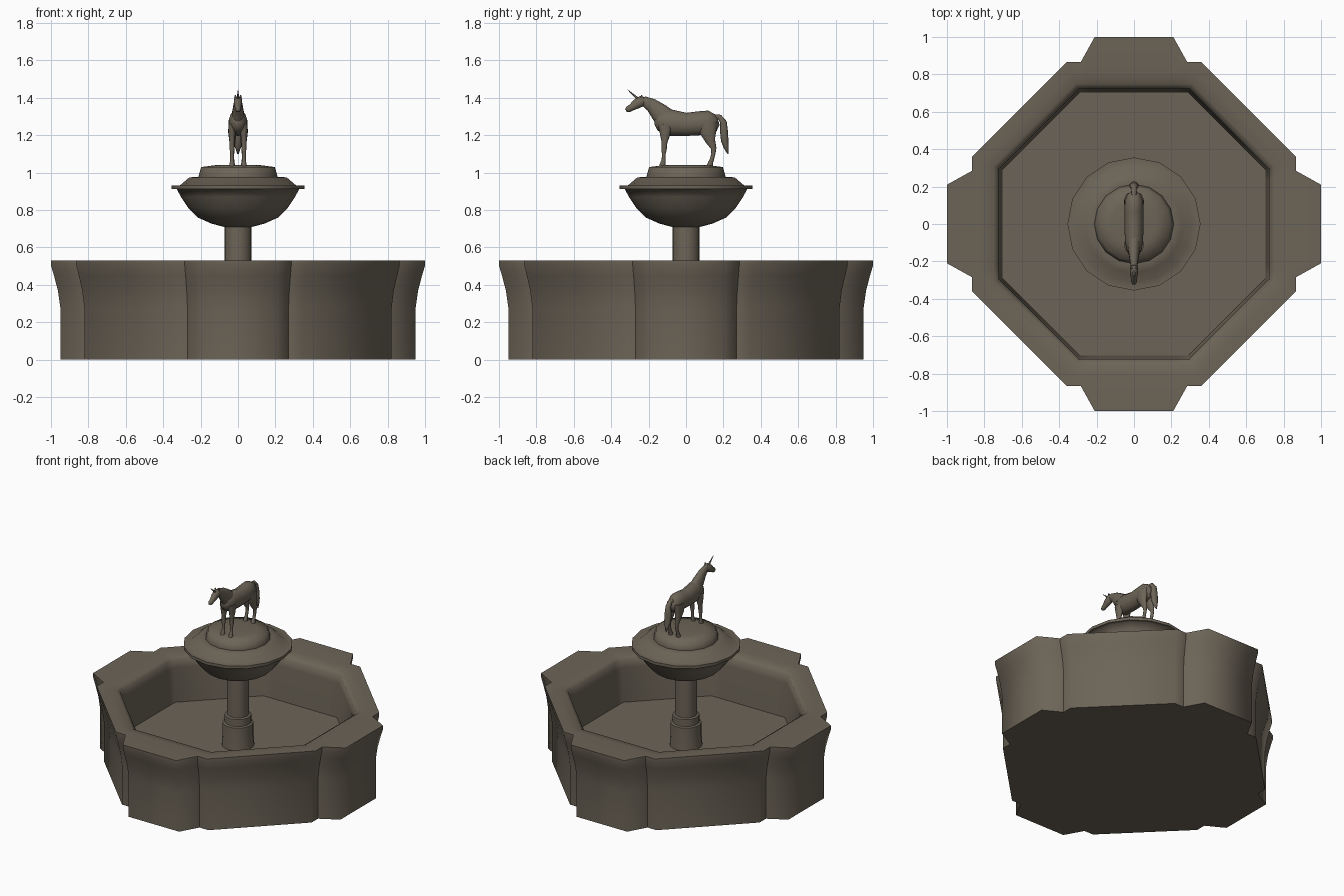
import bpy, bmesh, math
from mathutils import Vector

stone = bpy.data.materials.new("grey_brown_stone")
stone.diffuse_color = (0.150, 0.127, 0.095, 1)


def finish(name, bm, sharp=50, concave=None):
    """Turn a bmesh into a smooth object with sharp edges by angle."""
    bmesh.ops.recalc_face_normals(bm, faces=bm.faces)
    for f in bm.faces:
        f.smooth = True
    for e in bm.edges:
        if len(e.link_faces) == 2:
            a = math.degrees(e.calc_face_angle_signed(0))
            e.smooth = not (a > sharp or a < -(concave or sharp))
    me = bpy.data.meshes.new(name)
    bm.to_mesh(me)
    bm.free()
    me.materials.append(stone)
    ob = bpy.data.objects.new(name, me)
    bpy.context.collection.objects.link(ob)
    return ob


def skin(name, rings, sharp=50, concave=None):
    """Join a stack of equal-sized rings and cap both ends."""
    bm = bmesh.new()
    rows = [[bm.verts.new(p) for p in r] for r in rings]
    n = len(rows[0])
    for a, b in zip(rows, rows[1:]):
        for i in range(n):
            j = (i + 1) % n
            bm.faces.new((a[i], a[j], b[j], b[i]))
    bm.faces.new(rows[0])
    bm.faces.new(rows[-1])
    return finish(name, bm, sharp, concave)


def lathe(name, profile, n, sharp=50):
    ang = [2 * math.pi * i / n for i in range(n)]
    skin(name, [[(r * math.cos(a), r * math.sin(a), z) for a in ang]
                for r, z in profile], sharp)


def loft(name, stations, x=0, n=14):
    """Elliptical sections (y, z, half height, half width) along a side-view path."""
    rings = []
    for i, (y, z, h, w) in enumerate(stations):
        p, q = stations[max(i - 1, 0)], stations[min(i + 1, len(stations) - 1)]
        t = Vector((0, q[0] - p[0], q[1] - p[1])).normalized()
        nrm = Vector((0, -t.z, t.y))
        c = Vector((x, y, z))
        rings.append([c + nrm * h * math.cos(a) + Vector((w * math.sin(a), 0, 0))
                      for a in (2 * math.pi * k / n for k in range(n))])
    return skin(name, rings, 75)


# Basin: octagon with four projecting bays outside, plain octagon inside
def quarter_turns(side):
    pts = []
    for k in range(4):
        c, s = round(math.cos(k * math.pi / 2)), round(math.sin(k * math.pi / 2))
        pts += [(x * c - y * s, x * s + y * c) for x, y in side]
    return pts


outer = quarter_turns([(.865, -.36), (.865, -.285), (1, -.21),
                       (1, .21), (.865, .285), (.865, .36)])
inner = quarter_turns([(1, t) for t in (-.414, -.32, -.23, .23, .32, .414)])
rings = [[(x * s, y * s, z) for x, y in outer]
         for s, z in ((.95, 0), (.95, .28), (.963, .37), (.984, .45), (.999, .5), (1, .53))]
rings += [[(x * s, y * s, z) for x, y in inner]
          for s, z in ((.81, .53), (.75, .523), (.725, .507), (.718, .45), (.702, .21))]
skin("basin", rings, 70, 48)

# Column with stepped collar
lathe("column", [(.107, .19), (.1, .3), (.1, .37), (.087, .375), (.087, .425),
                 (.072, .43), (.072, .72)], 20)

# Upper bowl and stepped plinth for the statue
lathe("upper_bowl", [(.075, .71), (.14, .727), (.215, .76), (.265, .81), (.305, .87),
                     (.327, .912), (.356, .912), (.356, .932), (.31, .932),
                     (.26, .975), (.215, .977)], 16, 75)
lathe("statue_plinth", [(.21, .95), (.213, .975), (.197, 1.03), (.12, 1.04),
                        (.02, 1.041)], 16, 78)

# Horned horse statue
loft("statue_torso", [(-.168, 1.275, .018, .015), (-.148, 1.275, .05, .038),
                      (-.09, 1.268, .071, .05), (0, 1.258, .062, .052),
                      (.07, 1.264, .064, .052), (.12, 1.266, .066, .05),
                      (.16, 1.266, .045, .035), (.175, 1.27, .015, .013)])
loft("statue_neck", [(-.09, 1.27, .065, .04), (-.145, 1.325, .05, .031),
                     (-.185, 1.362, .036, .024), (-.23, 1.387, .024, .018)])
loft("statue_head", [(-.213, 1.395, .01, .01), (-.233, 1.384, .029, .023),
                     (-.265, 1.367, .026, .022), (-.293, 1.348, .018, .016),
                     (-.31, 1.338, .017, .015), (-.321, 1.332, .008, .008)])
loft("statue_horn", [(-.255, 1.393, .008, .008), (-.312, 1.443, .001, .001)], n=8)
loft("statue_tail", [(.15, 1.298, .014, .014), (.18, 1.297, .014, .014),
                     (.2, 1.27, .018, .018), (.203, 1.22, .021, .024),
                     (.207, 1.17, .02, .024), (.215, 1.135, .014, .016),
                     (.225, 1.1, .003, .004)])
for side, s in (("left", -1), ("right", 1)):
    loft("statue_ear_" + side, [(-.235, 1.4, .008, .007), (-.238, 1.416, .002, .002)],
         .014 * s, 8)
    loft("statue_front_leg_" + side,
         [(-.11, 1.26, .04, .02), (-.112, 1.2, .026, .018), (-.115, 1.16, .015, .013),
          (-.117, 1.125, .014, .013), (-.119, 1.1, .01, .01), (-.12, 1.07, .01, .01),
          (-.122, 1.057, .013, .012), (-.127, 1.033, .017, .015)], .032 * s)
    loft("statue_hind_leg_" + side,
         [(.115, 1.27, .05, .022), (.118, 1.215, .044, .023), (.13, 1.17, .026, .017),
          (.148, 1.13, .015, .012), (.146, 1.1, .011, .01), (.138, 1.07, .011, .01),
          (.132, 1.056, .013, .012), (.126, 1.033, .017, .015)], .03 * s)
